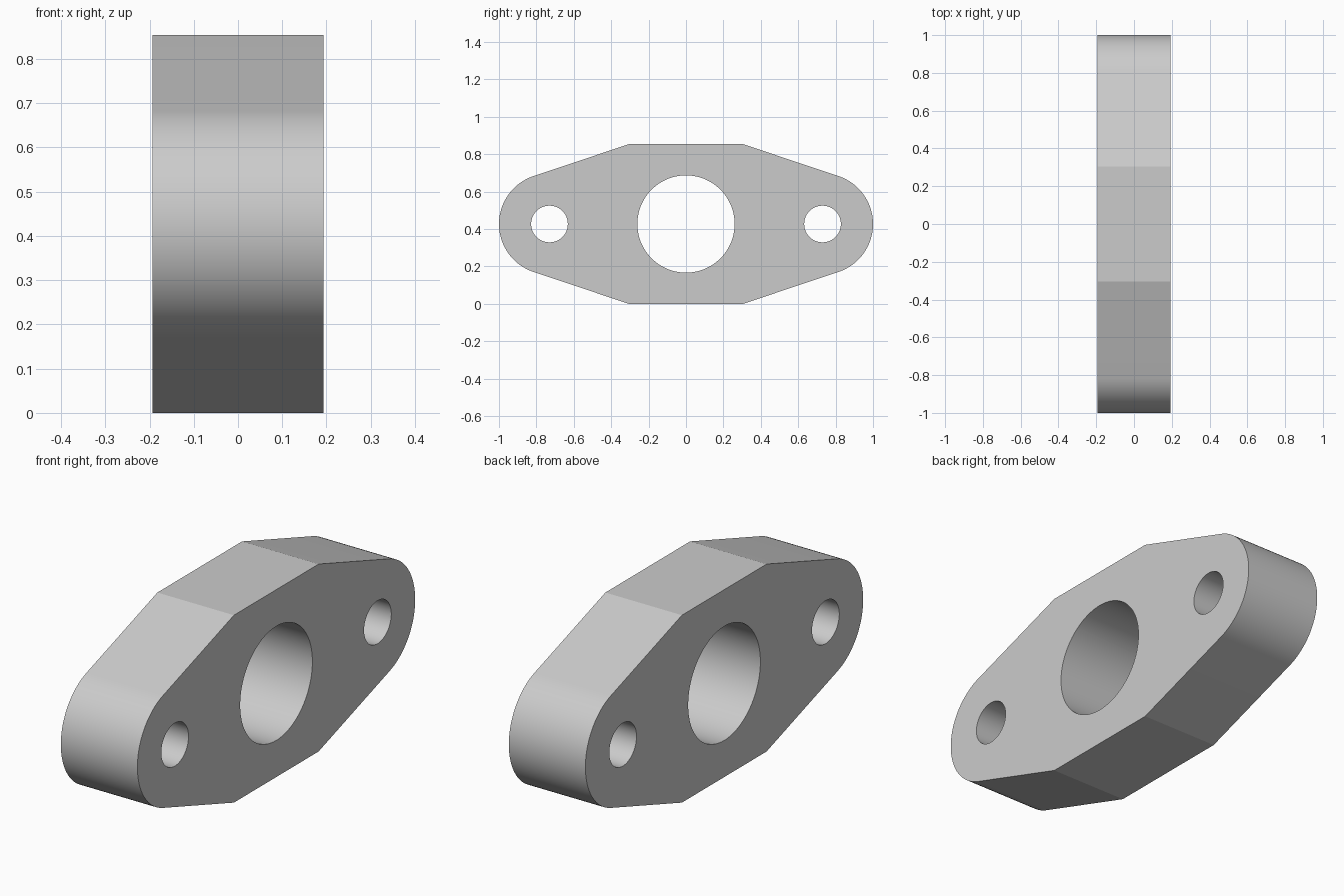
import bpy
import bmesh
from math import atan2, acos, hypot, cos, sin, pi, radians

cube = bpy.data.objects.get("Cube")
if cube:
    bpy.data.objects.remove(cube, do_unlink=True)

HALF_T = 0.193    # half thickness
HALF_H = 0.427    # half height
FLAT = 0.305      # half length of the flat top and bottom
BOLT_Y = 0.73     # bolt hole offset
END_R = 0.27      # rounded end radius
BOLT_R = 0.098
BORE_R = 0.26
STEPS = 40

# Plain grey metal
grey = bpy.data.materials.new("grey metal")
grey.use_nodes = True
colour = (0.6, 0.6, 0.6, 1)
grey.diffuse_color = colour
grey.node_tree.nodes["Principled BSDF"].inputs["Base Color"].default_value = colour

# Outline: rounded ends joined by tangent lines to the flat top and bottom
dy, dz = FLAT - BOLT_Y, HALF_H
tangent = atan2(dz, dy) - acos(END_R / hypot(dy, dz))
arc = [-tangent + 2 * tangent * i / STEPS for i in range(STEPS + 1)]
right_half = [(FLAT, -HALF_H)]
right_half += [(BOLT_Y + END_R * cos(a), END_R * sin(a)) for a in arc]
right_half += [(FLAT, HALF_H)]
outline = right_half + [(-y, -z) for y, z in right_half]

# Flange body, extruded along x
bm = bmesh.new()
face = bm.faces.new([bm.verts.new((-HALF_T, y, z + HALF_H)) for y, z in outline])
extruded = bmesh.ops.extrude_face_region(bm, geom=[face], use_keep_orig=True)["geom"]
bmesh.ops.translate(bm, vec=(2 * HALF_T, 0, 0),
                    verts=[g for g in extruded if isinstance(g, bmesh.types.BMVert)])
bmesh.ops.recalc_face_normals(bm, faces=bm.faces)
mesh = bpy.data.meshes.new("flange_plate")
bm.to_mesh(mesh)
bm.free()
mesh.materials.append(grey)
flange = bpy.data.objects.new("flange_plate", mesh)
bpy.context.collection.objects.link(flange)


def drill(name, y, radius):
    """Cut a round hole through the plate along x."""
    bpy.ops.mesh.primitive_cylinder_add(vertices=96, radius=radius, depth=4 * HALF_T,
                                        location=(0, y, HALF_H), rotation=(0, pi / 2, 0))
    cutter = bpy.context.object
    cutter.name = name
    cutter.hide_render = True
    cutter.data.materials.append(grey)
    cut = flange.modifiers.new(name, "BOOLEAN")
    cut.operation = "DIFFERENCE"
    cut.solver = "EXACT"
    cut.object = cutter
    bpy.context.view_layer.objects.active = flange
    bpy.ops.object.modifier_apply(modifier=cut.name)
    bpy.data.objects.remove(cutter, do_unlink=True)


# Central bore and the two bolt holes
drill("bore_cutter", 0, BORE_R)
for side in (-1, 1):
    drill("bolt_hole_cutter", side * BOLT_Y, BOLT_R)

# Smooth round walls, crisp edges
bpy.ops.object.select_all(action="DESELECT")
flange.select_set(True)
bpy.context.view_layer.objects.active = flange
bpy.ops.object.shade_smooth_by_angle(angle=radians(15))
